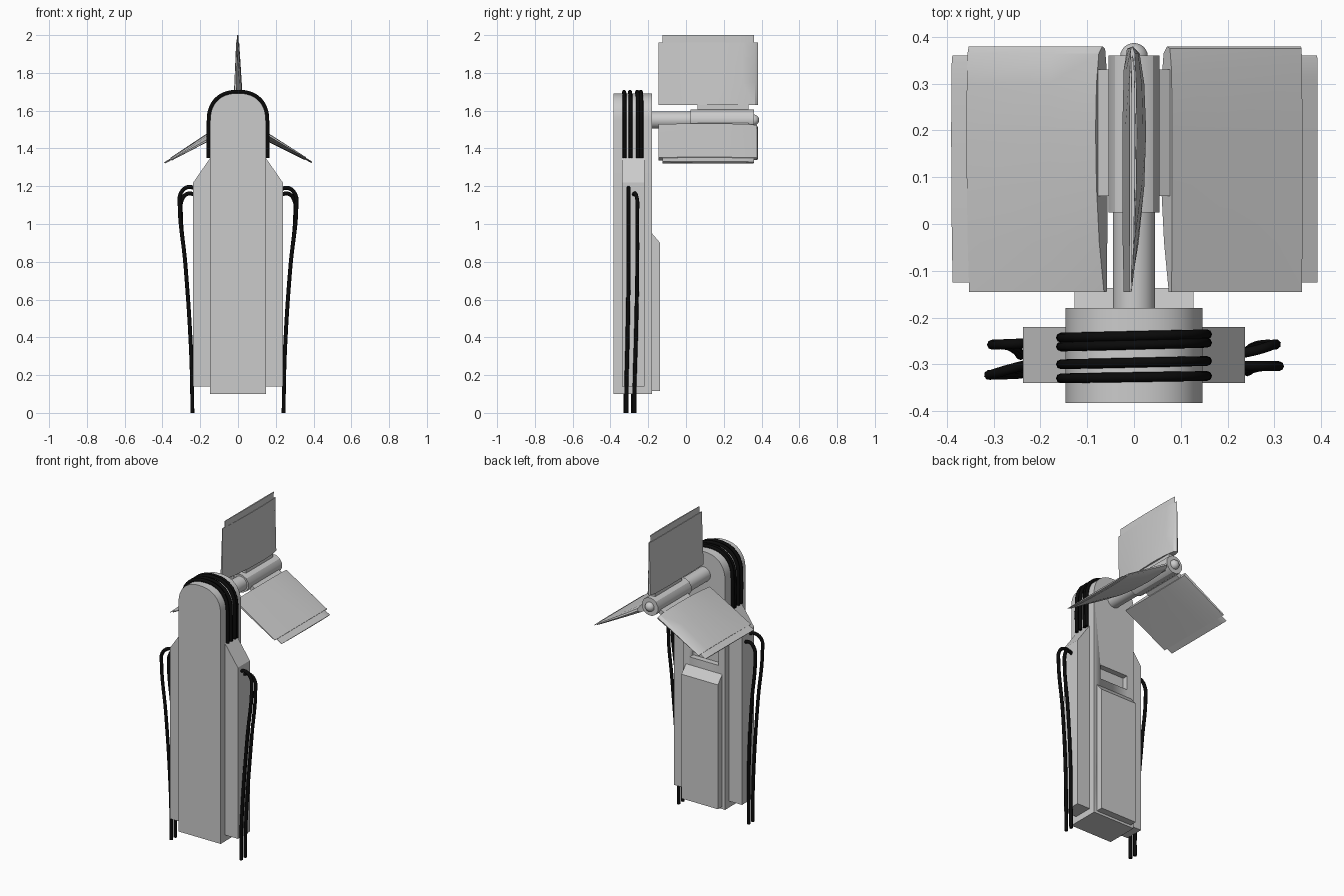
import bpy, bmesh, math
from mathutils import Matrix, Vector

if "Cube" in bpy.data.objects:
    bpy.data.objects.remove(bpy.data.objects["Cube"])

HUB_Z = 1.55


def loft(name, rings, smooth=True):
    """Skin a list of equal-length point rings and cap both ends."""
    bm = bmesh.new()
    vs = [[bm.verts.new(p) for p in ring] for ring in rings]
    n = len(rings[0])
    for a, b in zip(vs, vs[1:]):
        for i in range(n):
            j = (i + 1) % n
            bm.faces.new((a[i], a[j], b[j], b[i]))
    bm.faces.new(vs[0][::-1])
    bm.faces.new(vs[-1])
    bmesh.ops.recalc_face_normals(bm, faces=bm.faces[:])
    me = bpy.data.meshes.new(name)
    bm.to_mesh(me)
    bm.free()
    ob = bpy.data.objects.new(name, me)
    bpy.context.collection.objects.link(ob)
    if smooth:
        bpy.ops.object.select_all(action='DESELECT')
        ob.select_set(True)
        bpy.context.view_layer.objects.active = ob
        bpy.ops.object.shade_smooth_by_angle(angle=math.radians(30))
    return ob


def prism_y(name, profile, y0, y1):
    return loft(name, [[(x, y, z) for x, z in profile] for y in (y0, y1)])


def box(name, x0, x1, y0, y1, z0, z1):
    return prism_y(name, [(x0, z0), (x1, z0), (x1, z1), (x0, z1)], y0, y1)


def lathe_y(name, stations, sides):
    """Round part along y: stations are (y, radius)."""
    angs = [2 * math.pi * (i + 0.5) / sides for i in range(sides)]
    return loft(name, [[(r * math.cos(a), y, HUB_Z + r * math.sin(a)) for a in angs]
                       for y, r in stations])


def arch(half, zc, n=24, e=2 / 2.3):
    """Rounded top, right to left."""
    pts = []
    for i in range(n + 1):
        a = math.pi * i / n
        c, s = math.cos(a), max(math.sin(a), 0)
        pts.append((math.copysign(half * abs(c) ** e, c), zc + half * s ** e))
    return pts


black = bpy.data.materials.new("black_rubber")
black.diffuse_color = (0.003, 0.003, 0.003, 1)
black.use_nodes = True
black.node_tree.nodes["Principled BSDF"].inputs["Base Color"].default_value = black.diffuse_color


def cable(name, pts, radius=0.0105):
    cu = bpy.data.curves.new(name, 'CURVE')
    cu.dimensions = '3D'
    cu.bevel_depth = radius
    cu.bevel_resolution = 2
    cu.resolution_u = 6
    cu.use_fill_caps = True
    sp = cu.splines.new('BEZIER')
    sp.bezier_points.add(len(pts) - 1)
    for bp, p in zip(sp.bezier_points, pts):
        bp.co = p
        bp.handle_left_type = bp.handle_right_type = 'AUTO'
    cu.materials.append(black)
    ob = bpy.data.objects.new(name, cu)
    bpy.context.collection.objects.link(ob)


# Main housing with rounded top and a slot in the back
housing = prism_y("housing", [(-0.147, 0.1), (0.147, 0.1)] + arch(0.147, 1.545), -0.383, -0.18)
cutter = box("slot_cutter", -0.1, 0.1, -0.215, -0.1, 1.0, 1.09)
cutter.hide_render = True
cutter.hide_viewport = True
mod = housing.modifiers.new("slot", 'BOOLEAN')
mod.operation = 'DIFFERENCE'
mod.solver = 'EXACT'
mod.object = cutter

# Side housings with sloped shoulders
for s, side in ((1, "right"), (-1, "left")):
    prism_y("side_housing_" + side,
            [(s * x, z) for x, z in ((0.14, 0.14), (0.237, 0.14), (0.237, 1.22),
                                     (0.147, 1.35), (0.14, 1.35))], -0.34, -0.22)

# Back panel with chamfered top
panel = [(-0.185, 0.115), (-0.137, 0.115), (-0.137, 0.9), (-0.18, 0.95), (-0.185, 0.95)]
loft("back_panel", [[(x, y, z) for y, z in panel] for x in (-0.127, 0.127)])

# Axle, hub and end cap
lathe_y("axle", [(-0.19, 0.045), (0.03, 0.045)], 32)
lathe_y("hub", [(0.025, 0.057), (0.36, 0.057)], 12)
lathe_y("hub_cap", [(0.35, 0.03)] + [(0.358 + 0.029 * math.sin(a), 0.03 * math.cos(a))
        for a in (0, 0.3, 0.6, 0.9, 1.2, 1.45)], 20)

# Three tapered blades, each with a root mount and thin tip plate
section = [(-0.015, 0.375), (-0.003, 0.38), (0.012, 0.365), (0.022, 0.3), (0.026, 0.2),
           (0.022, 0.08), (0.01, -0.04), (-0.01, -0.145), (-0.022, -0.145),
           (-0.025, 0.0), (-0.025, 0.2), (-0.022, 0.33)]


def ring(r, k, shift=0.0, chord=1.0):
    return [(t * k + shift, 0.1175 + (y - 0.1175) * chord, r) for t, y in section]


for i in range(3):
    m = Matrix.Translation(Vector((0, 0, HUB_Z))) @ Matrix.Rotation(math.radians(120 * i), 4, 'Y')
    parts = [
        loft(f"blade_{i + 1}", [ring(0.08, 1), ring(0.2, 0.76), ring(0.41, 0.32, -0.002)]),
        loft(f"blade_tip_{i + 1}", [ring(0.4, 0.2, -0.002, 0.925), ring(0.45, 0.17, -0.002, 0.925)]),
        box(f"blade_mount_{i + 1}", -0.015, 0.015, 0.06, 0.33, 0.03, 0.095),
    ]
    for ob in parts:
        ob.matrix_world = m

# Cables wrapped over the top
for i, (yl, yr) in enumerate(((-0.33, -0.325), (-0.3, -0.293), (-0.262, -0.254), (-0.243, -0.236))):
    path = [(0.156, 1.35)] + arch(0.155, 1.545, 16) + [(-0.156, 1.35)]
    cable(f"top_cable_{i + 1}",
          [(x, yl + (yr - yl) * (x + 0.156) / 0.312, z) for x, z in path], 0.0105)

# Cables hanging from both sides: side, start y, bend y, end y, top z
hang = ((1, -0.278, -0.258, -0.272, 1.165), (1, -0.303, -0.304, -0.315, 1.195),
        (-1, -0.255, -0.258, -0.28, 1.165), (-1, -0.3, -0.322, -0.32, 1.2))
for i, (s, ya, yb, yc, zt) in enumerate(hang):
    o = 0.006 if zt > 1.18 else 0
    pts = [(0.225, ya, zt - 0.01), (0.268, (ya + yb) / 2, zt - 0.005), (0.298 + o, yb, zt - 0.04),
           (0.303 + o, yb, zt - 0.1), (0.278, yb, 0.78), (0.252, (yb + yc) / 2, 0.4),
           (0.243, yc, 0.15), (0.242, yc, 0.0)]
    cable(f"side_cable_{i + 1}", [(s * x, y, z) for x, y, z in pts])
